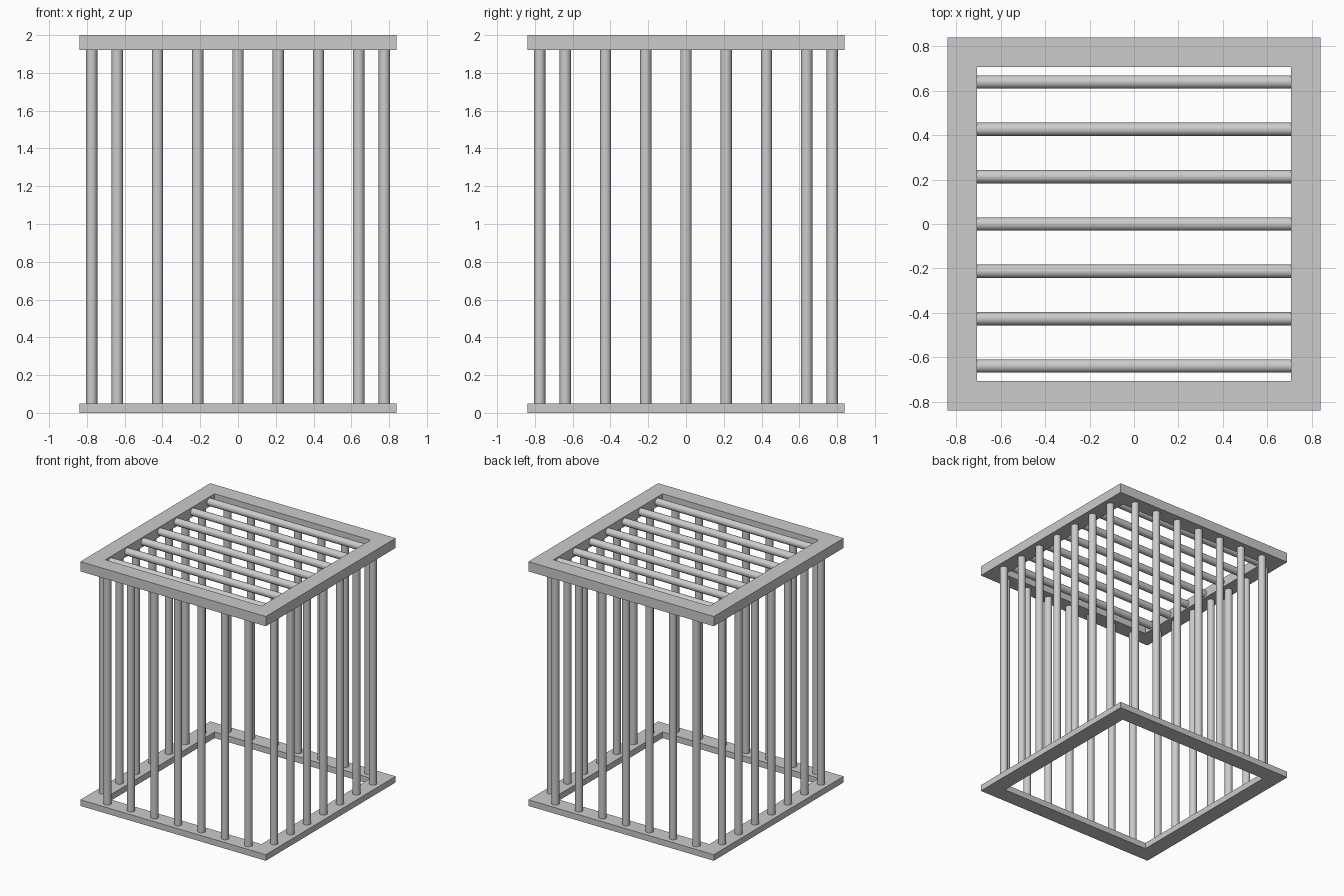
import bpy, bmesh
from math import pi

if "Cube" in bpy.data.objects:
    bpy.data.objects.remove(bpy.data.objects["Cube"])

OUTER, INNER = 0.84, 0.707   # half widths of the square frames
RADIUS, STEP = 0.03, 0.213   # bar radius and spacing
EDGE = 0.775                 # centre line of the bars on each side
BOTTOM_TOP, TOP_BASE, HEIGHT = 0.05, 1.92, 2.0


def frame(name, z0, z1):
    bm = bmesh.new()
    corners = ((-1, -1), (1, -1), (1, 1), (-1, 1))
    rings = [[bm.verts.new((x * s, y * s, z)) for x, y in corners]
             for s, z in ((OUTER, z0), (OUTER, z1), (INNER, z1), (INNER, z0))]
    for k in range(4):
        a, b = rings[k], rings[(k + 1) % 4]
        for i in range(4):
            j = (i + 1) % 4
            bm.faces.new((a[i], a[j], b[j], b[i]))
    bmesh.ops.recalc_face_normals(bm, faces=bm.faces)
    mesh = bpy.data.meshes.new(name)
    bm.to_mesh(mesh)
    bm.free()
    obj = bpy.data.objects.new(name, mesh)
    bpy.context.collection.objects.link(obj)


def bar(name, location, length, rotation=(0, 0, 0)):
    bpy.ops.mesh.primitive_cylinder_add(vertices=32, radius=RADIUS, depth=length,
                                        location=location, rotation=rotation)
    bpy.context.object.name = name
    bpy.ops.object.shade_smooth_by_angle()


# Square frames at the bottom and top
frame("bottom_frame", 0, BOTTOM_TOP)
frame("top_frame", TOP_BASE, HEIGHT)

mid_z = (BOTTOM_TOP + TOP_BASE) / 2
tall = TOP_BASE - BOTTOM_TOP + 0.01
for i in range(-3, 4):
    p = i * STEP
    # Upright bars, seven on each side
    bar("front_bar", (p, -EDGE, mid_z), tall)
    bar("back_bar", (p, EDGE, mid_z), tall)
    bar("left_bar", (-EDGE, p, mid_z), tall)
    bar("right_bar", (EDGE, p, mid_z), tall)
    # Roof bars running left to right inside the top frame
    bar("roof_bar", (0, p, (TOP_BASE + HEIGHT) / 2), 2 * INNER + 0.01, (0, pi / 2, 0))
